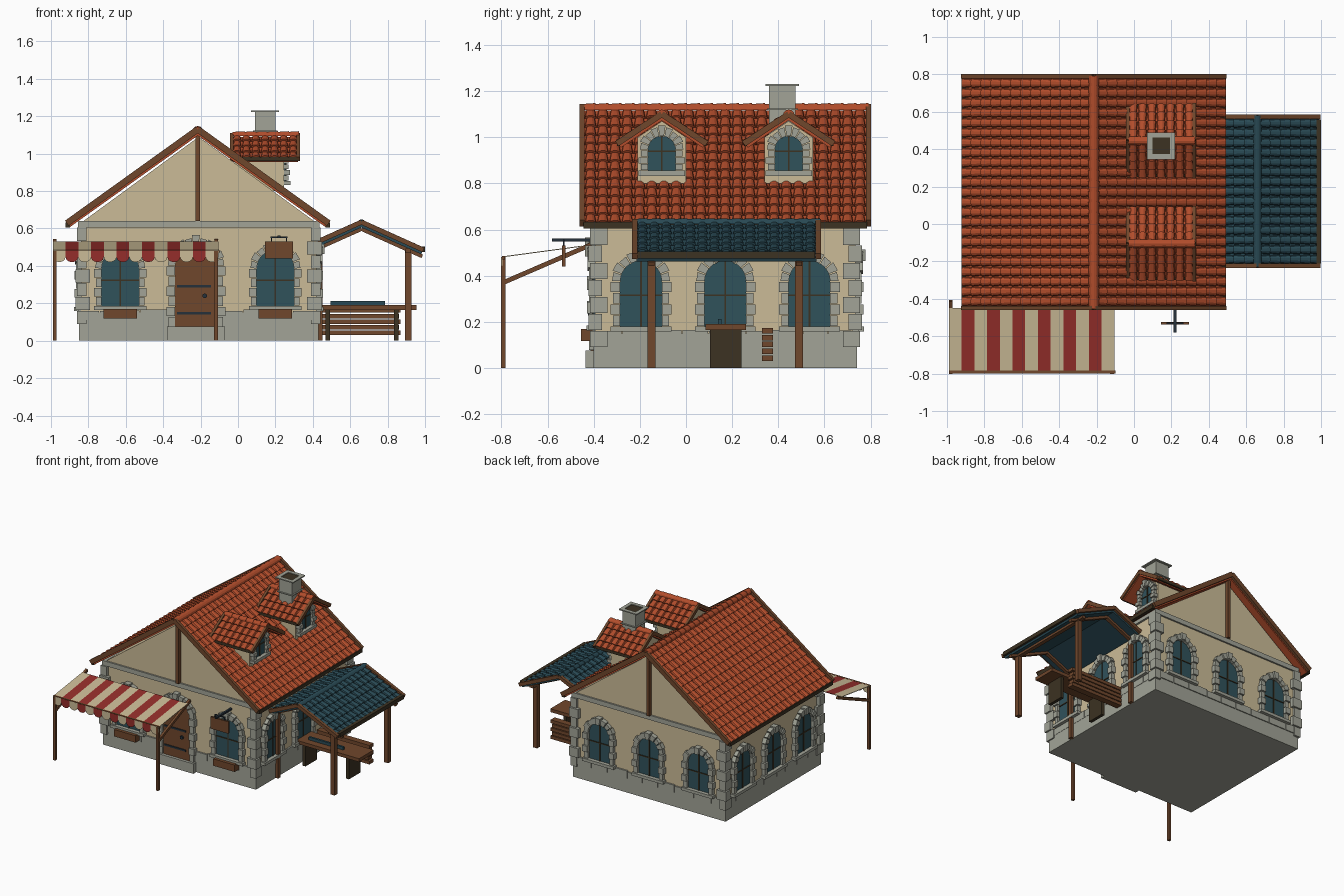
import bpy, bmesh, math, random
from mathutils import Vector as V

if "Cube" in bpy.data.objects:
    bpy.data.objects.remove(bpy.data.objects["Cube"])
random.seed(4)

def material(name, r, g, b):
    m = bpy.data.materials.new(name)
    m.diffuse_color = (r, g, b, 1)
    m.use_nodes = True
    m.node_tree.nodes["Principled BSDF"].inputs["Base Color"].default_value = m.diffuse_color
    return m

TILE = material("terracotta", .45, .075, .025)
TEAL = material("teal slate", .022, .068, .09)
GLASS = material("window glass", .03, .085, .105)
WOOD = material("wood", .16, .063, .025)
DARK = material("dark wood", .045, .032, .016)
CREAM = material("cream plaster", .60, .50, .31)
STONE = material("grey stone", .36, .37, .31)
RED = material("awning red", .30, .027, .024)
IRON = material("iron", .018, .03, .042)

parts = {}
def part(name, mat):
    return parts.setdefault(name, (bmesh.new(), mat))[0]

def loft(name, mat, a, b, caps=True):
    """Solid between two matching rings of points."""
    bm = part(name, mat)
    a, b = [bm.verts.new(p) for p in a], [bm.verts.new(p) for p in b]
    n = len(a)
    for i in range(n):
        bm.faces.new((a[i], a[(i + 1) % n], b[(i + 1) % n], b[i]))
    if caps:
        bm.faces.new(a[::-1])
        bm.faces.new(b)

def box(name, mat, x0, x1, y0, y1, z0, z1):
    q = [(x0, y0), (x1, y0), (x1, y1), (x0, y1)]
    loft(name, mat, [(*p, z0) for p in q], [(*p, z1) for p in q])

def beam(name, mat, p, q, w, h):
    p, q = V(p), V(q)
    d = (q - p).normalized()
    s = d.cross(V((0, 0, 1))).normalized() * w / 2
    u = s.cross(d).normalized() * h / 2
    ring = [s + u, u - s, -s - u, s - u]
    loft(name, mat, [p + r for r in ring], [q + r for r in ring])

def prism(name, mat, frame, pts, d0, d1):
    """Outline (u, z) on a wall frame, extruded outward from d0 to d1."""
    o, r, n = frame
    at = lambda d: [o + r * u + n * d + V((0, 0, z)) for u, z in pts]
    loft(name, mat, at(d0), at(d1))

def rect(name, mat, frame, u0, u1, z0, z1, d0, d1):
    prism(name, mat, frame, [(u0, z0), (u1, z0), (u1, z1), (u0, z1)], d0, d1)

X, Y = V((1, 0, 0)), V((0, 1, 0))
FRONT = (V((0, -.395, 0)), X, -Y)
BACK = (V((0, .735, 0)), X, Y)
RIGHT = (V((.42, 0, 0)), Y, X)
LEFT = (V((-.84, 0, 0)), Y, -X)
DORMER = (V((.245, 0, 0)), Y, X)

def arch(c, z0, spring, r, n=10):
    return [(c - r, z0), (c + r, z0)] + [(c + r * math.cos(math.pi * i / n),
            spring + r * math.sin(math.pi * i / n)) for i in range(n + 1)]

def surround(frame, c, z0, spring, r, t, n=9):
    # jamb stones
    k = max(3, round((spring - z0) / .055))
    for s in (-1, 1):
        for i in range(k):
            h = (spring - z0) / k
            w = t * (1 if i % 2 else .75)
            a, b = sorted((c + s * r, c + s * (r + w)))
            rect("stone_jambs", STONE, frame, a, b, z0 + h * i + .002, z0 + h * (i + 1) - .002, 0, .026 + .008 * (i % 2))
    # arch stones with raised keystone
    for i in range(n):
        a0, a1 = math.pi * (i + .06) / n, math.pi * (i + .94) / n
        key = i == n // 2
        ro = r + t * (1.2 if key else .85 + .15 * (i % 2))
        pts = [(c + q * math.cos(a), spring + q * math.sin(a))
               for q, a in ((r, a0), (ro, a0), (ro, a1), (r, a1))]
        prism("arch_stones", STONE, frame, pts, 0, .042 if key else .026 + .006 * (i % 2))

def window(frame, c, z0=.18, spring=.375, r=.09, t=.042):
    prism("window_panes", GLASS, frame, arch(c, z0, spring, r), 0, .008)
    rect("window_bars", DARK, frame, c - .004, c + .004, z0, spring + r, .006, .013)
    rect("window_bars", DARK, frame, c - r, c + r, (z0 + spring) / 2 + .035, (z0 + spring) / 2 + .042, .006, .013)
    rect("window_sills", STONE, frame, c - r - t, c + r + t, z0 - .022, z0, 0, .036)
    surround(frame, c, z0, spring, r, t)

def slope(name, mat, top, down, along, cols, rows):
    """Roof slab with rows of tapered half-round tiles."""
    top, down, along = V(top), V(down), V(along)
    n = down.cross(along).normalized()
    n = n if n.z > 0 else -n
    P = lambda s, t, h: top + down * s + along * t + n * h
    q = [(0, 0), (1, 0), (1, 1), (0, 1)]
    loft(name + "_slab", mat, [P(*p, -.015) for p in q], [P(*p, 0) for p in q])
    for c in range(cols):
        for r in range(rows):
            def ring(s, rad, lift):
                return [P(s, (c + .5 + rad * math.cos(math.pi * i / 5)) / cols,
                        lift + .017 * math.sin(math.pi * i / 5)) for i in range(6)]
            loft(name + "_tiles", mat, ring(r / rows, .36, 0),
                 ring(min(1, (r + 1.08) / rows), .5, .009))

def ridge(name, mat, p, q, rad, n):
    p, q = V(p), V(q)
    side = (q - p).normalized().cross(V((0, 0, 1)))
    def ring(f, k):
        return [p.lerp(q, f) + side * rad * k * math.cos(math.pi * i / 6)
                + V((0, 0, rad * k * math.sin(math.pi * i / 6))) for i in range(7)]
    for i in range(n):
        loft(name, mat, ring(i / n, .85), ring(min(1, (i + 1.1) / n), 1))

# house body, base and cornice
prism("house_walls", CREAM, FRONT, [(-.84, .1), (.42, .1), (.42, .63), (-.21, 1.09), (-.84, .63)], 0, -1.13)
box("stone_base", STONE, -.85, .43, -.40, .74, 0, .15)
box("cornice", STONE, -.855, .435, -.407, .747, .605, .64)
for f, a, b in ((FRONT, -.85, .43), (BACK, -.85, .43), (LEFT, -.4, .74), (RIGHT, -.4, .74)):
    u = a
    while u < b - .01:
        w = min(random.uniform(.09, .17), b - u)
        rect("base_capstones", STONE, f, u + .002, u + w - .002, .11, .162 + random.uniform(-.004, .006), 0, .012)
        u += w

# corner stones
for cx, sx in ((-.84, -1), (.42, 1)):
    for cy, sy in ((-.395, -1), (.735, 1)):
        for i in range(7):
            a, b = (.05, .03) if i % 2 else (.03, .055)
            o = .028 if i % 2 else .02
            xs = sorted((cx + sx * o, cx - sx * a))
            ys = sorted((cy + sy * o, cy - sy * b))
            box("corner_stones", STONE, *xs, *ys, .09 + .074 * i, .16 + .074 * i)

# windows, flower boxes and door
for c in (-.63, .20):
    window(FRONT, c, .185, .385, .1, .04)
    rect("window_boxes", WOOD, FRONT, c - .09, c + .09, .118, .17, .01, .06)
for c in (-.63, -.215, .20):
    window(BACK, c)
for c in (-.195, .17, .535):
    window(RIGHT, c)
    window(LEFT, c)
prism("door", WOOD, FRONT, arch(-.225, .075, .40, .112), 0, .018)
surround(FRONT, -.225, .075, .40, .112, .045, 11)
rect("door_step", STONE, FRONT, -.38, -.07, 0, .075, 0, .04)
for z in (.14, .285):
    rect("door_hinges", IRON, FRONT, -.325, -.145, z, z + .013, .018, .024)
prism("door_knob", IRON, FRONT, [(-.178 + .013 * math.cos(i * math.pi / 4), .24 + .013 * math.sin(i * math.pi / 4)) for i in range(8)], .018, .03)

# main roof with barge boards, fascias, king posts
for s in (-1, 1):
    slope("main_roof", TILE, (-.215, -.44, 1.115), (s * .693, 0, -.496), (0, 1.22, 0), 23, 13)
    for y in (-.45, .79):
        beam("barge_boards", WOOD, (-.215, y, 1.13), (-.215 + s * .70, y, .628), .022, .034)
    x = -.215 + s * .695
    box("eave_fascias", DARK, x - .012, x + .012, -.445, .785, .605, .632)
ridge("main_ridge", TILE, (-.215, -.455, 1.118), (-.215, .79, 1.118), .03, 22)
for y in (-.41, .75):
    box("king_posts", WOOD, -.227, -.203, y - .015, y + .015, .64, 1.11)

# dormers
for yc in (-.105, .445):
    prism("dormer_walls", CREAM, DORMER, [(yc - .105, .80), (yc + .105, .80), (yc + .105, 1.0), (yc, 1.07), (yc - .105, 1.0)], 0, -.265)
    window(DORMER, yc, .855, .945, .06, .04)
    for s in (-1, 1):
        slope("dormer_roof", TILE, (-.03, yc, 1.09), (0, s * .185, -.122), (.35, 0, 0), 7, 4)
        for x in (-.033, .322):
            beam("dormer_barges", WOOD, (x, yc, 1.10), (x, yc + s * .195, .972), .018, .026)
        y = yc + s * .186
        box("dormer_fascias", DARK, -.03, .32, y - .008, y + .008, .962, .982)
    ridge("dormer_ridge", TILE, (-.03, yc, 1.095), (.325, yc, 1.095), .025, 6)

# chimney
box("chimney", STONE, .09, .20, .36, .475, .82, 1.222)
box("chimney_band", STONE, .08, .21, .35, .485, 1.118, 1.124)
for x0, x1, y0, y1 in ((.07, .098, .345, .49), (.192, .22, .345, .49), (.098, .192, .345, .373), (.098, .192, .462, .49)):
    box("chimney_cap", STONE, x0, x1, y0, y1, 1.222, 1.23)
box("chimney_flue", DARK, .098, .192, .373, .462, 1.22, 1.225)

# side canopy
for dx, dz, rows in ((-.23, -.103, 4), (.325, -.146, 6)):
    slope("canopy_roof", TEAL, (.66, -.215, .622), (dx, 0, dz), (0, .78, 0), 15, rows)
    for y in (-.223, .573):
        beam("canopy_barges", WOOD, (.66, y, .634), (.66 + dx * 1.02, y, .634 + dz * 1.02), .024, .026)
    for y in (-.15, .49):
        beam("canopy_rafters", WOOD, (.66, y, .597), (.66 + dx, y, .597 + dz), .025, .02)
ridge("canopy_ridge", TEAL, (.66, -.23, .625), (.66, .58, .625), .024, 14)
box("canopy_fascia", DARK, .975, 1.0, -.21, .56, .475, .505)
box("canopy_beam", WOOD, .895, .925, -.2, .55, .47, .492)
for y in (-.15, .49):
    box("canopy_posts", WOOD, .893, .927, y - .017, y + .017, 0, .49)
    box("canopy_wall_posts", WOOD, .425, .452, y - .015, y + .015, 0, .51)

# table, runner and slatted bench
box("table_top", WOOD, .43, .955, .085, .26, .165, .19)
for x in (.48, .845):
    box("table_legs", DARK, x - .012, x + .012, .105, .24, 0, .165)
box("table_runner", TEAL, .495, .785, .138, .154, .19, .212)
for i in range(5):
    box("bench_slats", WOOD, .43, .87 - .01 * (i % 2), .33, .378, .03 + .03 * i, .054 + .03 * i)

# striped awning with scalloped valance
w = .885 / 13
for i in range(13):
    x, m = -.99 + w * (i + .5), RED if i % 2 else CREAM
    n = "awning_red" if i % 2 else "awning_cream"
    beam(n, m, (x, -.45, .528), (x, -.793, .482), w, .004)
    pts = [(x + w / 2, .482)] + [(x + w / 2 * math.cos(a), .447 - .027 * math.sin(a))
           for a in (math.pi * k / 6 for k in range(7))] + [(x - w / 2, .482)]
    prism(n, m, FRONT, pts, .400, .404)
box("awning_rail", WOOD, -.99, -.10, -.798, -.784, .47, .486)
for x in (-.98, -.117):
    box("awning_posts", WOOD, x - .01, x + .01, -.802, -.782, 0, .48)
    beam("awning_braces", WOOD, (x, -.797, .368), (x, -.41, .535), .018, .02)

# hanging sign
box("sign_bracket", IRON, .212, .228, -.58, -.39, .549, .562)
box("sign_board", WOOD, .145, .295, -.537, -.523, .44, .53)
for x in (.18, .26):
    box("sign_hangers", IRON, x - .003, x + .003, -.533, -.527, .53, .553)
box("sign_hanger_bar", IRON, .175, .265, -.534, -.526, .548, .556)

# turn every collected mesh into an object
for name, (bm, mat) in parts.items():
    bmesh.ops.recalc_face_normals(bm, faces=bm.faces)
    me = bpy.data.meshes.new(name)
    bm.to_mesh(me)
    bm.free()
    me.materials.append(mat)
    bpy.context.collection.objects.link(bpy.data.objects.new(name, me))
